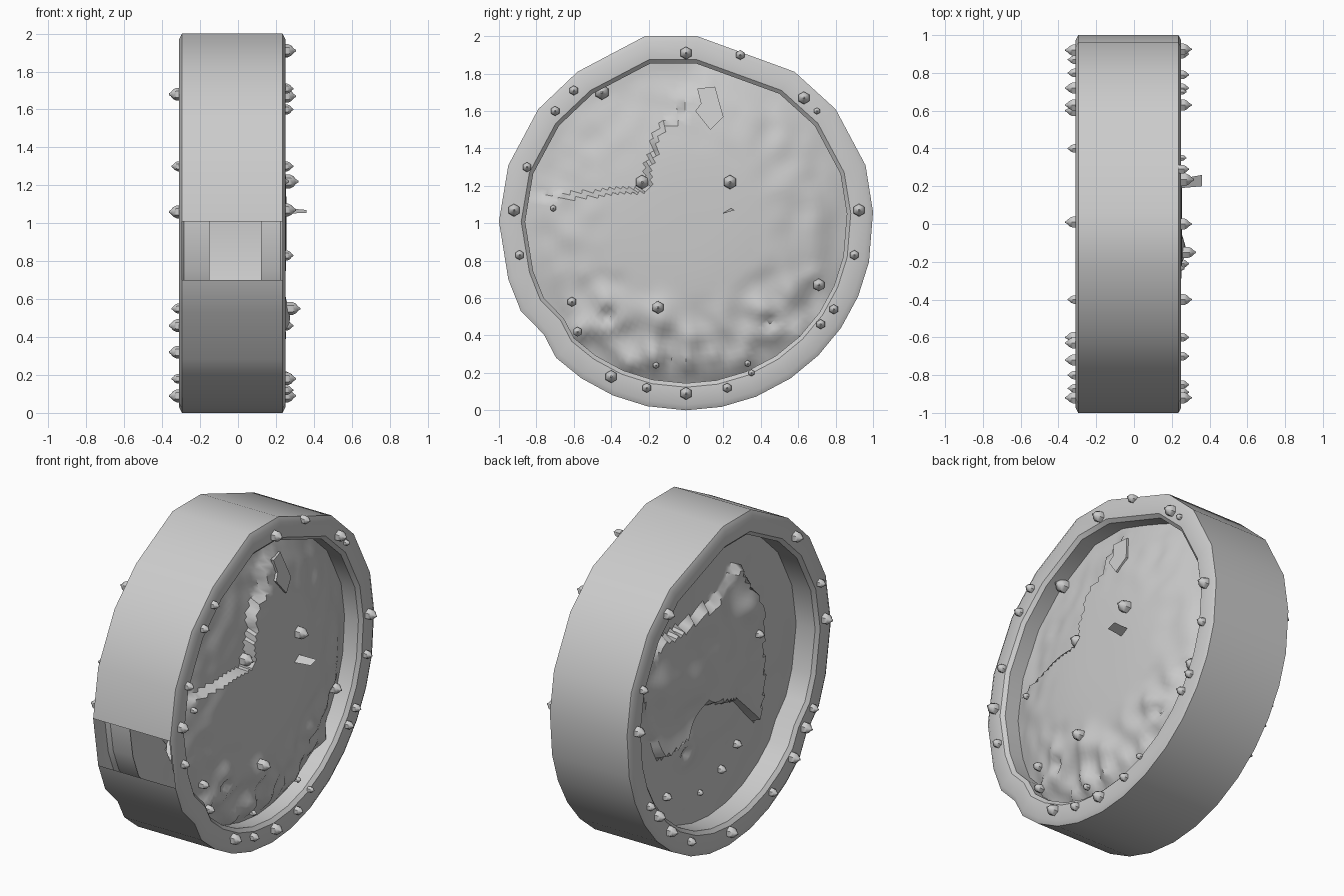
import bpy, bmesh
from math import cos, sin, radians, exp, hypot, pi
from mathutils import Vector, noise

if "Cube" in bpy.data.objects:
    bpy.data.objects.remove(bpy.data.objects["Cube"])


def finish(name, bm, angle=35, fix=True):
    if fix:
        bmesh.ops.recalc_face_normals(bm, faces=bm.faces)
    me = bpy.data.meshes.new(name)
    bm.to_mesh(me)
    bm.free()
    ob = bpy.data.objects.new(name, me)
    bpy.context.collection.objects.link(ob)
    bpy.ops.object.select_all(action='DESELECT')
    ob.select_set(True)
    bpy.context.view_layer.objects.active = ob
    bpy.ops.object.shade_smooth_by_angle(angle=radians(angle))
    return ob


def inside(p, poly):
    hit = False
    for (a, b), (c, d) in zip(poly, poly[1:] + poly[:1]):
        if (b > p[1]) != (d > p[1]) and p[0] < (c - a) * (p[1] - b) / (d - b) + a:
            hit = not hit
    return hit


def bump(y, z, cy, cz, r):
    return exp(-((y - cy) ** 2 + (z - cz) ** 2) / (r * r))


# Drum outline in (y, z): faceted upper half, rounder lower half with a crease
OUT = [(1, 1.06), (.96, 1.31), (.8, 1.61), (.58, 1.81), (.06, 2), (-.22, 2), (-.58, 1.81),
       (-.79, 1.61), (-.95, 1.31), (-1, 1.01), (-.95, .7)]
HOLE = 9
for a in (208, 218, 226, 236, 247, 258, 270, 281, 292, 304, 315, 326, 337, 348):
    r = .965 if a == 218 else 1
    OUT.append((r * cos(radians(a)), 1 + r * sin(radians(a))))
N = len(OUT)
INN = [(y * .86, 1 + (z - 1) * .855) for y, z in OUT]

# Hollow drum: inner lip, rounded side ring, outer wall, ring, lip; window left open
bm = bmesh.new()
loops = []
for x, t in ((.12, 0), (.225, 0), (.245, .15), (.25, .8), (.235, 1),
             (-.295, 1), (-.31, .8), (-.305, .15), (-.285, 0), (-.15, 0)):
    loops.append([bm.verts.new((x, a[0] + (b[0] - a[0]) * t, a[1] + (b[1] - a[1]) * t))
                  for a, b in zip(INN, OUT)])
for k, (A, B) in enumerate(zip(loops, loops[1:])):
    for i in range(N):
        if not (k == 4 and i == HOLE):
            j = (i + 1) % N
            bm.faces.new((A[i], A[j], B[j], B[i]))
finish("drum_rim", bm)

# Torn skin shapes
TEAR = [(.05, 1.9), (.06, 1.73), (-.01, 1.7), (-.03, 1.58), (-.12, 1.52), (-.17, 1.45), (-.16, 1.38),
        (-.21, 1.32), (-.2, 1.19), (-.34, 1.17), (-.9, 1.13), (-.9, 1.9)]
FLAP = [(.8, 1.25), (.51, 1.42), (.15, 1.46), (-.08, 1.5), (-.23, 1.63), (-.47, 1.25),
        (-.5, .8), (-.42, .57), (-.2, .8), (.12, .9), (.3, .75), (.51, .7)]
LUMPS = [(-.42, .5, .09), (.45, .47, .09), (-.15, .5, .09), (-.17, .28, .06), (.02, .4, .07),
         (0, .25, .06), (.15, .3, .06), (.3, .3, .06), (-.3, .25, .05), (-.58, .42, .06), (.6, .4, .06)]


def front_skin(y, z):
    t = min(1, hypot(y, z - 1) / .855)
    x = .13 + .125 * (1 - t ** 3)
    fade = 1 - t ** 8
    if inside((y, z), TEAR):
        x -= .05 * fade
    for cy, cz, r in LUMPS:
        x += .05 * bump(y, z, cy, cz, r)
    for cy, cz in ((-.42, .5), (.45, .47)):
        x -= .07 * bump(y, z, cy, cz, .045)
    w = max(0, t - .45) * (1.2 if z < .75 else .5)
    return x + fade * .1 * w * noise.noise(Vector((y * 8, z * 8, 1)))


def back_skin(y, z):
    t = min(1, hypot(y, z - 1) / .855)
    d = .155 + .02 * (1 - t * t)
    if inside((y, z), FLAP):
        d += .05 + .04 * noise.noise(Vector((y * 4, z * 4, 7)))
    d += .05 * bump(y, z, .26, .64, .08) - .06 * bump(y, z, .26, .64, .04)
    d += .04 * bump(y, z, -.3, 1.35, .09)
    return -d + .015 * (1 - t ** 6) * noise.noise(Vector((y * 5, z * 5, 3)))


def skin(name, height, rings=28, sub=4):
    edge = []
    for (a, b), (c, d) in zip(INN, INN[1:] + INN[:1]):
        n = sub * 2 if hypot(c - a, d - b) > .25 else sub
        edge += [(a + (c - a) * k / n, b + (d - b) * k / n) for k in range(n)]
    bm = bmesh.new()
    mid = bm.verts.new((height(0, 1), 0, 1))
    prev = None
    for r in range(1, rings + 1):
        t = r / rings
        ring = []
        for y, z in edge:
            p = (y * t, 1 + (z - 1) * t)
            ring.append(bm.verts.new((height(*p), *p)))
        for i in range(len(ring)):
            j = (i + 1) % len(ring)
            if prev:
                bm.faces.new((prev[i], prev[j], ring[j], ring[i]))
            else:
                bm.faces.new((mid, ring[i], ring[j]))
        prev = ring
    return finish(name, bm, 40)


skin("right_skin", front_skin)
skin("left_skin", back_skin)


# Pointed six-sided studs
def studs(name, places, side, base):
    bm = bmesh.new()
    for y, z, s in places:
        x0 = base(y, z)
        prev = None
        for r, h in ((1, -.5), (1, .5), (.75, 1), (.3, 1.4), (.12, 1.7)):
            ring = [bm.verts.new((x0 + side * h * s, y + r * s * cos(k * pi / 3 + pi / 6),
                                  z + r * s * sin(k * pi / 3 + pi / 6))) for k in range(6)]
            if prev:
                for i in range(6):
                    j = (i + 1) % 6
                    bm.faces.new((prev[i], prev[j], ring[j], ring[i]))
            prev = ring
        bm.faces.new(prev)
    finish(name, bm, 50)


B, M, S = .034, .026, .018
studs("right_rim_studs", [
    (0, 1.91, B), (.29, 1.9, M), (.63, 1.67, B), (.7, 1.6, S), (.925, 1.07, B), (.9, .83, M),
    (.79, .54, M), (.72, .46, M), (.35, .2, S), (.22, .12, M), (0, .09, B), (-.21, .12, M),
    (-.4, .18, B), (-.89, .83, M), (-.92, 1.07, B), (-.85, 1.3, M), (-.7, 1.6, M),
    (-.6, 1.71, M)], 1, lambda y, z: .248)
studs("right_skin_studs", [
    (-.235, 1.22, .038), (.235, 1.22, .038), (-.71, 1.08, S), (-.61, .58, M), (-.58, .42, M),
    (-.15, .55, B), (.71, .67, B), (-.45, 1.7, .04), (-.16, .24, S), (.33, .25, S)],
    1, lambda y, z: front_skin(y, z) + .005)
half = [(.63, 1.68, B), (.87, 1.3, M), (.92, 1.06, B), (.8, .55, M), (.72, .46, B),
        (.6, .32, B), (.4, .18, M)]
studs("left_rim_studs", half + [(-y, z, s) for y, z, s in half] + [(.01, .09, B)],
      -1, lambda y, z: -.307)
studs("left_skin_studs", [(-.25, .5, M), (-.1, .4, M), (.1, .33, S), (.43, .43, M), (-.38, 1.15, M)],
      -1, back_skin)


# Loose scraps standing on the right skin
def scrap(name, pts, lift, thick):
    bm = bmesh.new()
    f = bm.faces.new([bm.verts.new((front_skin(y, z) + lift, y, z)) for y, z in pts])
    new = bmesh.ops.extrude_face_region(bm, geom=[f])['geom']
    bmesh.ops.translate(bm, vec=(thick, 0, 0),
                        verts=[v for v in new if isinstance(v, bmesh.types.BMVert)])
    finish(name, bm, 30)


scrap("torn_patch", [(.06, 1.72), (.155, 1.73), (.2, 1.57), (.13, 1.5), (.05, 1.6), (.08, 1.64)], -.005, .02)

# Small thin splinter poking out
bm = bmesh.new()
bm.faces.new([bm.verts.new(v) for v in ((.25, .19, 1.05), (.36, .2, 1.055), (.36, .26, 1.07), (.25, .24, 1.08))])
finish("splinter", bm)
